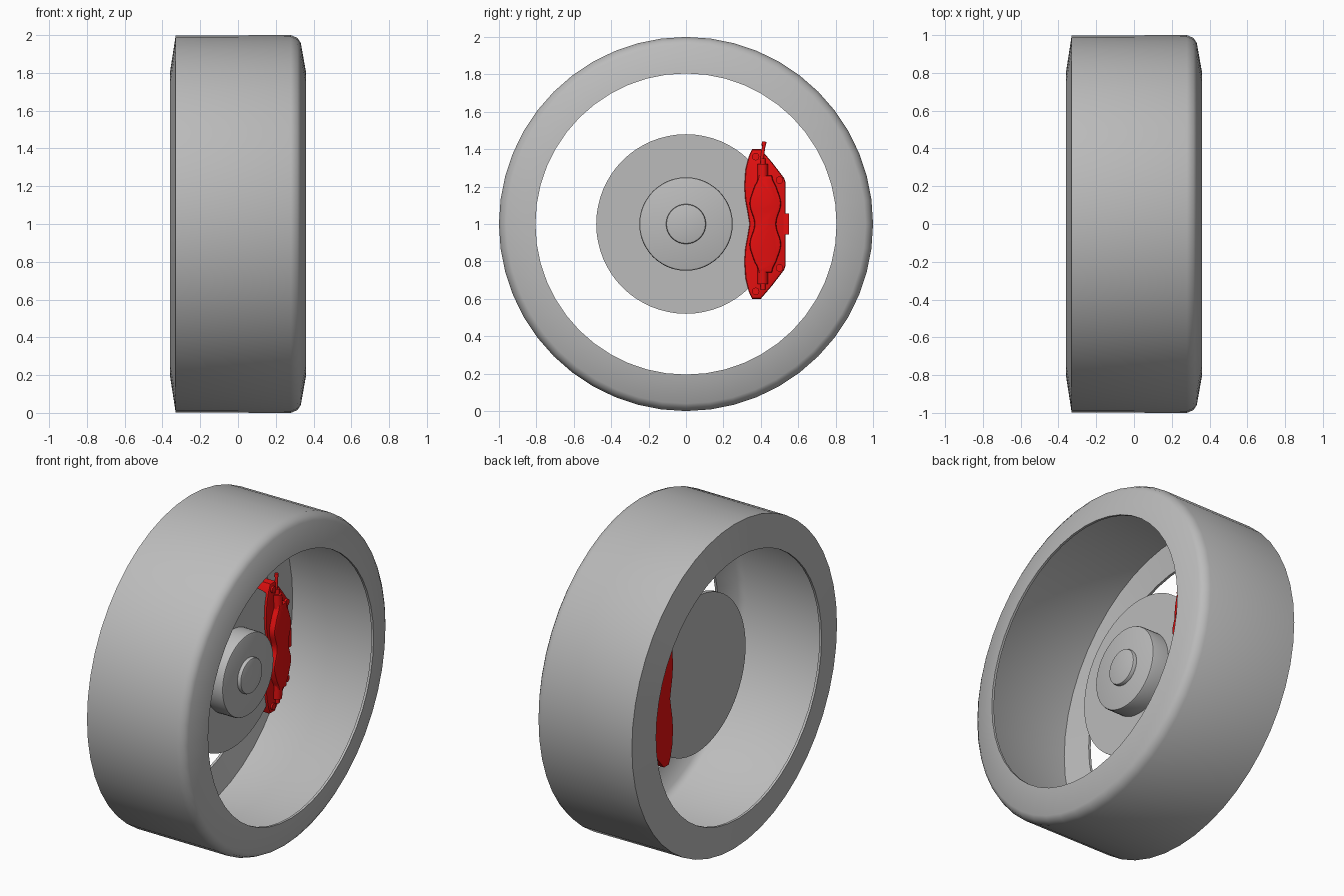
import bpy, bmesh, math
from mathutils import Matrix, Vector

cube = bpy.data.objects.get("Cube")
if cube:
    bpy.data.objects.remove(cube)


def material(name, rgb):
    m = bpy.data.materials.new(name)
    m.use_nodes = True
    m.diffuse_color = (*rgb, 1)
    m.node_tree.nodes["Principled BSDF"].inputs["Base Color"].default_value = (*rgb, 1)
    return m


GREY = material("plain grey", (0.5, 0.5, 0.5))
RED = material("caliper red", (0.8, 0.005, 0.005))


def finish(name, bm, mat, angle=35):
    bmesh.ops.recalc_face_normals(bm, faces=bm.faces)
    me = bpy.data.meshes.new(name)
    bm.to_mesh(me)
    bm.free()
    ob = bpy.data.objects.new(name, me)
    bpy.context.collection.objects.link(ob)
    me.materials.append(mat)
    bpy.ops.object.select_all(action="DESELECT")
    ob.select_set(True)
    bpy.context.view_layer.objects.active = ob
    bpy.ops.object.shade_smooth_by_angle(angle=math.radians(angle))
    return ob


def lathe(name, profile, mat, steps, closed=False, angle=35):
    """Spin (x, radius) points round the wheel axle."""
    bm = bmesh.new()
    vs = [bm.verts.new((x, 0, r)) for x, r in profile]
    pairs = list(zip(vs, vs[1:])) + ([(vs[-1], vs[0])] if closed else [])
    edges = [bm.edges.new(p) for p in pairs]
    bmesh.ops.spin(bm, geom=vs + edges, cent=(0, 0, 0), axis=(1, 0, 0),
                   angle=2 * math.pi, steps=steps)
    bmesh.ops.remove_doubles(bm, verts=bm.verts, dist=0.0005)
    bmesh.ops.translate(bm, verts=bm.verts, vec=(0, 0, 1))
    return finish(name, bm, mat, angle)


def plate(name, outline, x0, x1, bevel=0.0):
    """Extrude a (y, z) outline along the axle from x0 to x1."""
    bm = bmesh.new()
    face = bm.faces.new([bm.verts.new((x0, y, z + 1)) for y, z in outline])
    out = bmesh.ops.extrude_face_region(bm, geom=[face])
    moved = [v for v in out["geom"] if isinstance(v, bmesh.types.BMVert)]
    bmesh.ops.translate(bm, verts=moved, vec=(x1 - x0, 0, 0))
    if bevel:
        rim = [e for e in bm.edges if all(v in moved for v in e.verts)]
        bmesh.ops.bevel(bm, geom=rim, offset=bevel, segments=2, affect="EDGES", profile=0.5)
    return finish(name, bm, RED)


def rod(name, start, end, radius, sides=16):
    a, b = Vector(start), Vector(end)
    turn = (b - a).to_track_quat("Z", "Y").to_matrix().to_4x4()
    bm = bmesh.new()
    bmesh.ops.create_cone(bm, cap_ends=True, segments=sides, radius1=radius, radius2=radius,
                          depth=(b - a).length,
                          matrix=Matrix.Translation((a + b) / 2) @ turn)
    return finish(name, bm, RED)


# Hollow tyre shell: outer skin, then inner skin
lathe("tyre", [(-0.36, 0.805), (-0.33, 0.998), (0.28, 1.0), (0.315, 0.985), (0.332, 0.96),
               (0.36, 0.805), (0.345, 0.805), (0.31, 0.95), (0.27, 0.975),
               (-0.31, 0.975), (-0.345, 0.805)], GREY, 48, closed=True, angle=60)

# Brake disc, hub and axle cap
lathe("brake_disc", [(-0.07, 0), (-0.07, 0.48), (-0.04, 0.48), (-0.04, 0)], GREY, 64)
lathe("hub", [(-0.05, 0), (-0.05, 0.25), (0.06, 0.25), (0.068, 0.247), (0.071, 0.24),
              (0.071, 0)], GREY, 48)
lathe("axle_cap", [(0.06, 0), (0.06, 0.107), (0.086, 0.107), (0.092, 0.104),
                   (0.095, 0.096), (0.095, 0)], GREY, 32)

# Caliper body, mirrored about its middle
half = [(0.34, 0), (0.33, 0.06), (0.317, 0.13), (0.312, 0.2), (0.318, 0.29), (0.335, 0.36),
        (0.353, 0.4), (0.4, 0.4), (0.46, 0.33), (0.525, 0.245), (0.533, 0.22)]
body = half + [(y, -z) for y, z in reversed(half[1:])]
plate("caliper_body", body, -0.13, -0.025, 0.012)

# Raised cover with wavy edges over the pistons
n = 28
right = []
left = []
for i in range(n + 1):
    z = -0.26 + 0.52 * i / n
    wave = 0.013 * math.cos(z * 2 * math.pi / 0.22)
    taper = 0.03 * max(0, abs(z) - 0.2) / 0.06
    right.append((0.495 - wave - taper, z))
    left.append((0.353 + wave + taper, z))
plate("piston_cover", right + left[::-1], -0.05, 0.012, 0.012)

# Outer bridge tab
plate("bridge_tab", [(0.52, -0.055), (0.55, -0.055), (0.55, 0.055), (0.52, 0.055)], -0.1, -0.02)

# Bolts at both ends of the caliper
for side, label in ((1, "upper"), (-1, "lower")):
    rod(label + "_bolt", (-0.015, 0.41, 1 + side * 0.23), (-0.02, 0.41, 1 + side * 0.32), 0.028)
    rod(label + "_pin", (-0.02, 0.41, 1 + side * 0.3), (-0.02, 0.412, 1 + side * 0.35), 0.014)
    rod(label + "_end_boss", (-0.04, 0.372, 1 + side * 0.36), (-0.015, 0.372, 1 + side * 0.36), 0.02)
    rod(label + "_bridge_bolt", (-0.04, 0.5, 1 + side * 0.235), (-0.012, 0.5, 1 + side * 0.235), 0.02)

# Bleed nipple at the top
rod("bleed_nipple", (-0.025, 0.405, 1.34), (-0.03, 0.417, 1.425), 0.009, 12)
rod("bleed_cap", (-0.03, 0.416, 1.42), (-0.031, 0.418, 1.44), 0.012, 12)
